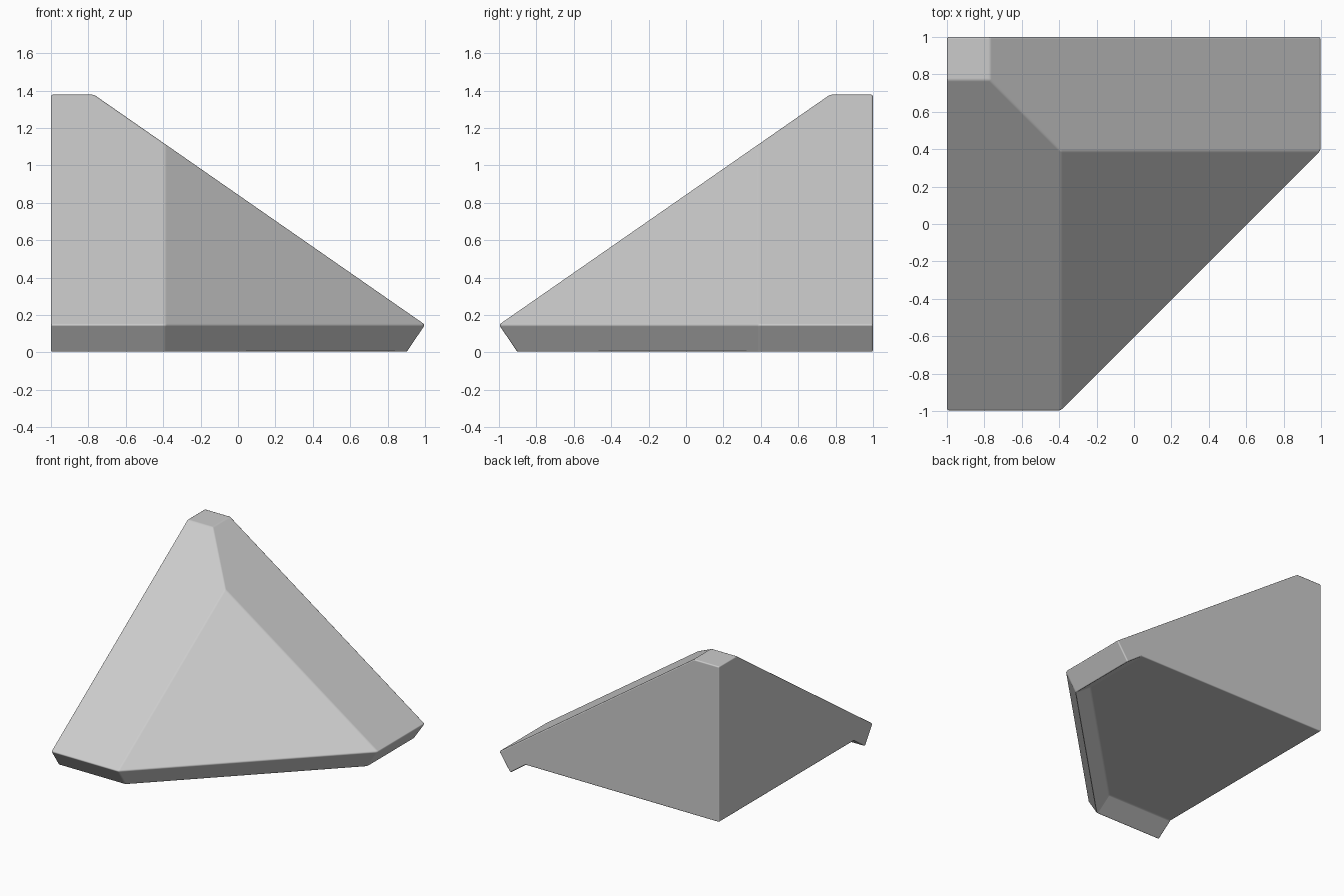
import bpy
import bmesh
import math

cube = bpy.data.objects.get("Cube")
if cube:
    bpy.data.objects.remove(cube, do_unlink=True)

TOP, EAVE_Z, BASE_Z = 1.378, 0.148, 0.10
CAP = -0.77      # edge of the small flat top
CORNER = -0.39   # where the chamfered slope begins

# Single plain grey
grey = bpy.data.materials.new("light_grey")
grey.use_nodes = True
colour = (0.6, 0.6, 0.6, 1.0)
grey.diffuse_color = colour
grey.node_tree.nodes["Principled BSDF"].inputs["Base Color"].default_value = colour

bm = bmesh.new()


def outline(reach, z):
    """Open outline from the back wall round the chamfer to the side wall."""
    points = [(reach, 1), (reach, -CORNER), (CORNER, -reach), (-1, -reach)]
    return [bm.verts.new((x, y, z)) for x, y in points]


# Overhanging eave, its lower lip, and the recessed underside
eave = outline(1.0, EAVE_Z)
lip = outline(0.9, 0.0)
under = outline(0.76, BASE_Z)

# Flat cap, ridge junction and the inner wall corner
cap = [bm.verts.new((x, y, TOP))
       for x, y in [(-1, 1), (CAP, 1), (CAP, -CAP), (-1, -CAP)]]
slope = (TOP - EAVE_Z) / (1 - CAP)
ridge = bm.verts.new((CORNER, -CORNER, TOP - slope * (CORNER - CAP)))
base = bm.verts.new((-1, 1, BASE_Z))

# Cap, two main slopes and the chamfered slope
bm.faces.new(cap)
bm.faces.new([cap[1], cap[2], ridge, eave[1], eave[0]])
bm.faces.new([cap[2], cap[3], eave[3], eave[2], ridge])
bm.faces.new([ridge, eave[2], eave[1]])

# Eave edge and inner lip
for upper, lower in ((eave, lip), (lip, under)):
    for i in range(3):
        bm.faces.new([upper[i], upper[i + 1], lower[i + 1], lower[i]])

# Underside and the two upright walls
bm.faces.new([base] + under)
bm.faces.new([cap[0], cap[1], eave[0], lip[0], under[0], base])
bm.faces.new([cap[0], cap[3], eave[3], lip[3], under[3], base])
bmesh.ops.recalc_face_normals(bm, faces=bm.faces[:])

mesh = bpy.data.meshes.new("corner_roof")
bm.to_mesh(mesh)
bm.free()
mesh.materials.append(grey)
roof = bpy.data.objects.new("corner_roof", mesh)
bpy.context.collection.objects.link(roof)

# Slightly softened edges
bevel = roof.modifiers.new("soft_edges", "BEVEL")
bevel.width = 0.01
bevel.segments = 2
bevel.limit_method = "ANGLE"
bevel.angle_limit = math.radians(15)
bevel.harden_normals = True

bpy.ops.object.select_all(action="DESELECT")
roof.select_set(True)
bpy.context.view_layer.objects.active = roof
bpy.ops.object.shade_smooth()
